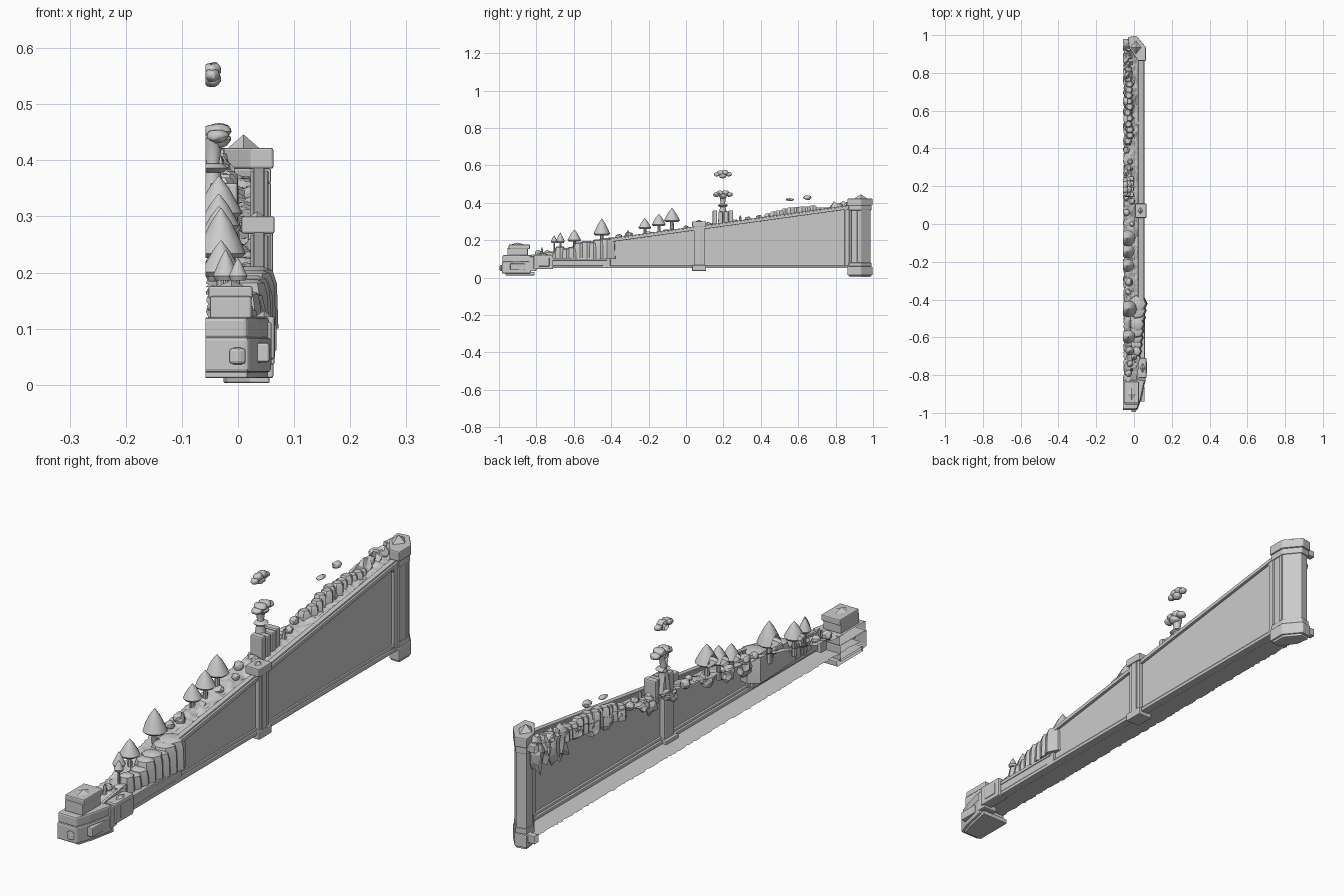
import bpy, bmesh, math, random
from mathutils import Vector, Matrix, noise

random.seed(4)
CUT = -0.058


def top(y):
    """Height of the sloping frame at a position along the case."""
    return 0.258 + 0.138 * y


def finish(name, bm, bevel=0.0, smooth=False, cut=True):
    if cut:
        bmesh.ops.bisect_plane(bm, geom=bm.verts[:] + bm.edges[:] + bm.faces[:],
                               plane_co=(CUT, 0, 0), plane_no=(-1, 0, 0), clear_outer=True)
    bmesh.ops.recalc_face_normals(bm, faces=bm.faces)
    me = bpy.data.meshes.new(name)
    bm.to_mesh(me)
    bm.free()
    ob = bpy.data.objects.new(name, me)
    bpy.context.collection.objects.link(ob)
    if bevel:
        m = ob.modifiers.new("bevel", 'BEVEL')
        m.width, m.segments = bevel, 2
    if smooth:
        bpy.context.view_layer.objects.active = ob
        bpy.ops.object.select_all(action='DESELECT')
        ob.select_set(True)
        bpy.ops.object.shade_smooth_by_angle(angle=math.radians(40))
    return ob


def extrude(name, pts, direction, bevel=0.0):
    bm = bmesh.new()
    f = bm.faces.new([bm.verts.new(p) for p in pts])
    r = bmesh.ops.extrude_face_region(bm, geom=[f])
    bmesh.ops.translate(bm, vec=direction,
                        verts=[g for g in r['geom'] if isinstance(g, bmesh.types.BMVert)])
    return finish(name, bm, bevel)


def plan(name, pts, z0, z1, bevel=0.003):
    return extrude(name, [(x, y, z0) for x, y in pts], (0, 0, z1 - z0), bevel)


def side(name, pts, x0, x1, bevel=0.0):
    return extrude(name, [(x0, y, z) for y, z in pts], (x1 - x0, 0, 0), bevel)


def box(name, x0, x1, y0, y1, z0, z1, bevel=0.003):
    return plan(name, [(x0, y0), (x1, y0), (x1, y1), (x0, y1)], z0, z1, bevel)


def ramp(name, y0, y1, lo, hi, x0, x1):
    side(name, [(y0, top(y0) + lo), (y1, top(y1) + lo), (y1, top(y1) + hi), (y0, top(y0) + hi)],
         x0, x1, 0.002)


def lathe(name, x, y, profile, n=12):
    bm = bmesh.new()
    rings = [[bm.verts.new((x + r * math.cos(2 * math.pi * i / n),
                            y + r * math.sin(2 * math.pi * i / n), z)) for i in range(n)]
             for r, z in profile]
    for a, b in zip(rings, rings[1:]):
        for i in range(n):
            bm.faces.new((a[i], a[(i + 1) % n], b[(i + 1) % n], b[i]))
    bm.faces.new(rings[0])
    bm.faces.new(rings[-1])
    finish(name, bm, smooth=True)


def rock(name, x, y, z, sx, sy, sz, rough=0.25, sub=2, smooth=False):
    bm = bmesh.new()
    bmesh.ops.create_icosphere(bm, subdivisions=sub, radius=1)
    off = Vector((y * 9, z * 7, x * 50))
    for v in bm.verts:
        k = 1 + rough * noise.noise(v.co * 1.6 + off)
        v.co = Vector((x + v.co.x * sx * k, y + v.co.y * sy * k, z + v.co.z * sz * k))
    finish(name, bm, smooth=smooth)


def gem(name, x, y, z, rx, ry, rz):
    bm = bmesh.new()
    bmesh.ops.create_icosphere(bm, subdivisions=1, radius=0.001)
    bm.clear()
    bmesh.ops.create_cone(bm, segments=4, radius1=1, radius2=0, depth=1, cap_ends=True)
    bm.transform(Matrix.Translation((x, y, z)) @ Matrix.Diagonal((rx, ry, rz, 1)))
    finish(name, bm)


def sheet(name, y0, y1, ny, x1, nx, height):
    """Surface with a torn edge along the cut side."""
    bm = bmesh.new()
    rows = []
    for j in range(ny + 1):
        y = y0 + (y1 - y0) * j / ny
        xl = CUT + random.uniform(0, 0.007)
        rows.append([bm.verts.new((xl + (x1 - xl) * i / nx, y, height(xl + (x1 - xl) * i / nx, y)))
                     for i in range(nx + 1)])
    for a, b in zip(rows, rows[1:]):
        for i in range(nx):
            bm.faces.new((a[i], a[i + 1], b[i + 1], b[i]))
    return finish(name, bm, cut=False)


# side panel, frame rails and floor
side("side_panel", [(-0.43, 0.06), (0.88, 0.06), (0.88, top(0.88)), (-0.43, top(-0.43))], 0.038, 0.043)
ramp("top_rail", -0.43, 0.88, -0.012, 0.003, 0.022, 0.054)
ramp("top_rail_lip", -0.43, 0.88, 0.0, 0.009, 0.028, 0.047)
box("bottom_rail", 0.022, 0.055, -0.72, 0.88, 0.05, 0.064)
box("bottom_rail_lip", 0.03, 0.049, -0.72, 0.88, 0.062, 0.073)
sheet("floor", -0.95, 0.95, 190, 0.03, 2, lambda x, y: 0.053)
box("front_rail", 0.03, 0.054, -0.72, -0.42, 0.064, 0.098)
box("front_rail_cap", 0.024, 0.057, -0.72, -0.42, 0.092, 0.106)
box("panel_end_post", 0.026, 0.054, -0.445, -0.405, 0.06, 0.2)

# middle post
box("mid_post", 0.018, 0.058, 0.042, 0.1, 0.05, 0.29)
box("mid_post_rib", 0.03, 0.062, 0.056, 0.086, 0.06, 0.28)
box("mid_post_base", 0.006, 0.065, 0.033, 0.108, 0.036, 0.066)
box("mid_post_cap", 0.006, 0.065, 0.033, 0.108, 0.27, 0.3)
gem("mid_post_gem", 0.034, 0.07, 0.303, 0.018, 0.024, 0.012)

# back corner post
def corner(s):
    pts = [(-0.03, 0.985), (0.012, 0.993), (0.06, 0.935), (0.06, 0.868), (0.022, 0.868), (-0.022, 0.93)]
    return [(0.015 + (x - 0.015) * s, 0.932 + (y - 0.932) * s) for x, y in pts]


plan("corner_post", corner(0.9), 0.02, 0.41)
plan("corner_base", corner(1.07), 0.012, 0.06, 0.004)
plan("corner_foot", corner(0.92), 0.003, 0.02)
plan("corner_base_step", corner(0.98), 0.06, 0.08)
plan("corner_neck", corner(0.98), 0.36, 0.385)
plan("corner_cap", corner(1.07), 0.385, 0.422, 0.004)
gem("corner_gem", 0.01, 0.935, 0.433, 0.03, 0.038, 0.026)
box("corner_flute", 0.05, 0.059, 0.872, 0.884, 0.08, 0.36)
box("corner_flute_inner", 0.05, 0.059, 0.915, 0.93, 0.08, 0.36)
box("corner_side_strip", 0.028, 0.052, 0.848, 0.875, 0.06, 0.372)
for z0, z1 in ((0.05, 0.1), (0.33, 0.375)):
    w = 0.03 if z0 < 0.2 else -0.03
    a, b = (z0, z1) if w > 0 else (z1, z0)
    side("corner_bracket", [(0.865, a), (0.825, a), (0.865, b)], 0.03, 0.05)
box("back_rail", -0.07, -0.01, 0.955, 0.98, 0.03, 0.06)
box("back_top_rail", -0.07, -0.01, 0.955, 0.98, 0.37, 0.395)

# front corner blocks
nose = [(-0.07, -0.985), (0.018, -0.985), (0.038, -0.93), (0.06, -0.83), (-0.07, -0.83)]
plan("front_block", nose, 0.022, 0.085, 0.006)
plan("front_foot", [(x * 0.9, y + 0.02) for x, y in nose], 0.012, 0.03)
plan("front_ledge", [(x * 0.98 - 0.002, y * 0.995) for x, y in nose], 0.082, 0.12, 0.006)
box("front_upper_block", -0.05, 0.024, -0.955, -0.845, 0.118, 0.158, 0.004)
box("front_upper_cap", -0.053, 0.026, -0.948, -0.835, 0.153, 0.176, 0.004)
gem("front_top_gem", -0.012, -0.9, 0.181, 0.025, 0.04, 0.012)
plan("front_face_gem", [(-0.018, -0.99), (0, -0.998), (0.016, -0.99), (0, -0.975)], 0.036, 0.066, 0.006)
side("front_side_plate", [(-0.94, 0.04), (-0.86, 0.04), (-0.86, 0.075), (-0.94, 0.075)], 0.03, 0.056, 0.004)
box("side_block", 0.022, 0.066, -0.815, -0.71, 0.045, 0.122, 0.005)
box("side_block_band", 0.025, 0.069, -0.79, -0.73, 0.06, 0.108, 0.004)
box("side_block_link", 0.0, 0.06, -0.84, -0.8, 0.035, 0.112, 0.004)
gem("side_block_gem", 0.046, -0.762, 0.127, 0.014, 0.025, 0.01)


# terrain on top of the case
def ground(x, y):
    base = top(y) - 0.004 - 0.03 * max(0, min(1, (-0.4 - y) / 0.3))
    return base + 0.2 * max(0, -x) + 0.012 * noise.noise((x * 30, y * 14, 2)) \
        + 0.006 * noise.noise((x * 60, y * 40, 7))


sheet("terrain", -0.86, 0.96, 182, 0.028, 10, ground)
side("terrain_front_wall", [(-0.84, 0.06), (-0.42, 0.06), (-0.42, 0.18), (-0.84, 0.12)], 0.016, 0.026)

# ragged clumps hanging below the terrain
for y in [-0.3, -0.2, -0.08, 0.14, 0.26, 0.3, 0.44, 0.52, 0.6, 0.7, 0.79, 0.84, 0.89, 0.93]:
    d = random.uniform(0.02, 0.04) + (0.035 if y > 0.75 else 0)
    rock("hanging_earth", -0.03, y, top(y) - d / 2, 0.026, 0.028, d, 0.6)

# lower cliffs beside the front rail
for i in range(9):
    y = -0.71 + 0.036 * i
    h = 0.15 + 0.062 * i / 8 + random.uniform(-0.012, 0.01)
    w = 0.028 + 0.026 * (i / 8)
    lathe("cliff_column", 0.01 + 0.001 * i, y, [(w, 0.1), (w * 0.95, h - 0.03), (w * 0.8, h - 0.006), (w * 0.5, h)], 7)

# stepped rocks on the upper slope
for i in range(12):
    y = 0.44 + 0.03 * i
    h = top(y) + 0.022 + 0.02 * math.sin(math.pi * i / 11) - 0.012 * i / 11 + random.uniform(-0.004, 0.005)
    lathe("upper_cliff", -0.028 + random.uniform(-0.008, 0.006), y,
          [(0.025, top(y) - 0.03), (0.023, h - 0.008), (0.015, h)], 6)

# cone trees: x, y, tip height, cone height, radius
for x, y, tip, h, r in [(0.0, -0.705, 0.225, 0.035, 0.017), (-0.022, -0.672, 0.24, 0.05, 0.023),
                        (-0.03, -0.597, 0.257, 0.06, 0.036), (-0.03, -0.45, 0.315, 0.085, 0.044),
                        (-0.034, -0.22, 0.318, 0.055, 0.034), (-0.034, -0.145, 0.34, 0.06, 0.037),
                        (-0.034, -0.075, 0.372, 0.07, 0.042)]:
    b = tip - h
    lathe("tree_crown", x, y, [(r * 0.8, b - 0.004), (r, b + 0.004), (r * 0.8, b + h * 0.3),
                               (r * 0.42, b + h * 0.7), (0.001, tip)])
    lathe("tree_trunk", x, y, [(r * 0.25, min(b, ground(x, y)) - 0.03), (r * 0.22, b + 0.004)], 8)

# small stumps, boulders and bushes
for x, y, r in [(-0.03, -0.305, 0.02), (-0.02, -0.74, 0.016), (-0.03, -0.79, 0.018), (-0.01, 0.0, 0.013),
                (-0.04, 0.06, 0.018), (-0.02, 0.33, 0.014), (-0.04, 0.39, 0.016), (-0.03, 0.82, 0.018),
                (-0.03, -0.36, 0.016), (-0.045, 0.87, 0.02), (-0.01, 0.12, 0.016), (0.0, -0.52, 0.016)]:
    rock("boulder", x, y, ground(x, y) + r * 0.4, r, r * 1.1, r)
for y in (-0.77, -0.31, 0.29):
    lathe("stump", -0.012, y, [(0.009, ground(0, y) - 0.01), (0.006, ground(0, y) + 0.03), (0.001, ground(0, y) + 0.04)], 7)

# stone ring, plume and clouds above the slope
for y, s in ((0.155, 1), (0.185, 0.8), (0.215, 0.85), (0.24, 1)):
    box("ring_stone", -0.05 * s, 0.0, y - 0.012, y + 0.012, 0.27, 0.325 + 0.035 * s, 0.005)
lathe("plume", -0.045, 0.197, [(0.026, 0.3), (0.018, 0.36), (0.011, 0.39), (0.016, 0.425), (0.02, 0.44)])
lathe("plume_ring", -0.045, 0.197, [(0.018, 0.378), (0.028, 0.386), (0.018, 0.394)])
for dy, dz, r in ((-0.036, 0.0, 0.016), (-0.014, 0.008, 0.02), (0.012, 0.009, 0.02), (0.036, 0.001, 0.016), (0, -0.006, 0.02)):
    rock("plume_cloud", -0.036, 0.197 + dy, 0.443 + dz, r * 1.2, r, r * 0.75, 0.2, 3, True)
    rock("high_cloud", -0.046, 0.197 + dy * 0.9, 0.551 + dz * 1.1, r * 0.8, r, r * 0.7, 0.2, 3, True)
rock("small_cloud", -0.045, 0.555, 0.417, 0.012, 0.024, 0.007, 0.2, 2, True)
rock("small_cloud", -0.045, 0.65, 0.428, 0.014, 0.022, 0.013, 0.3, 2, True)
